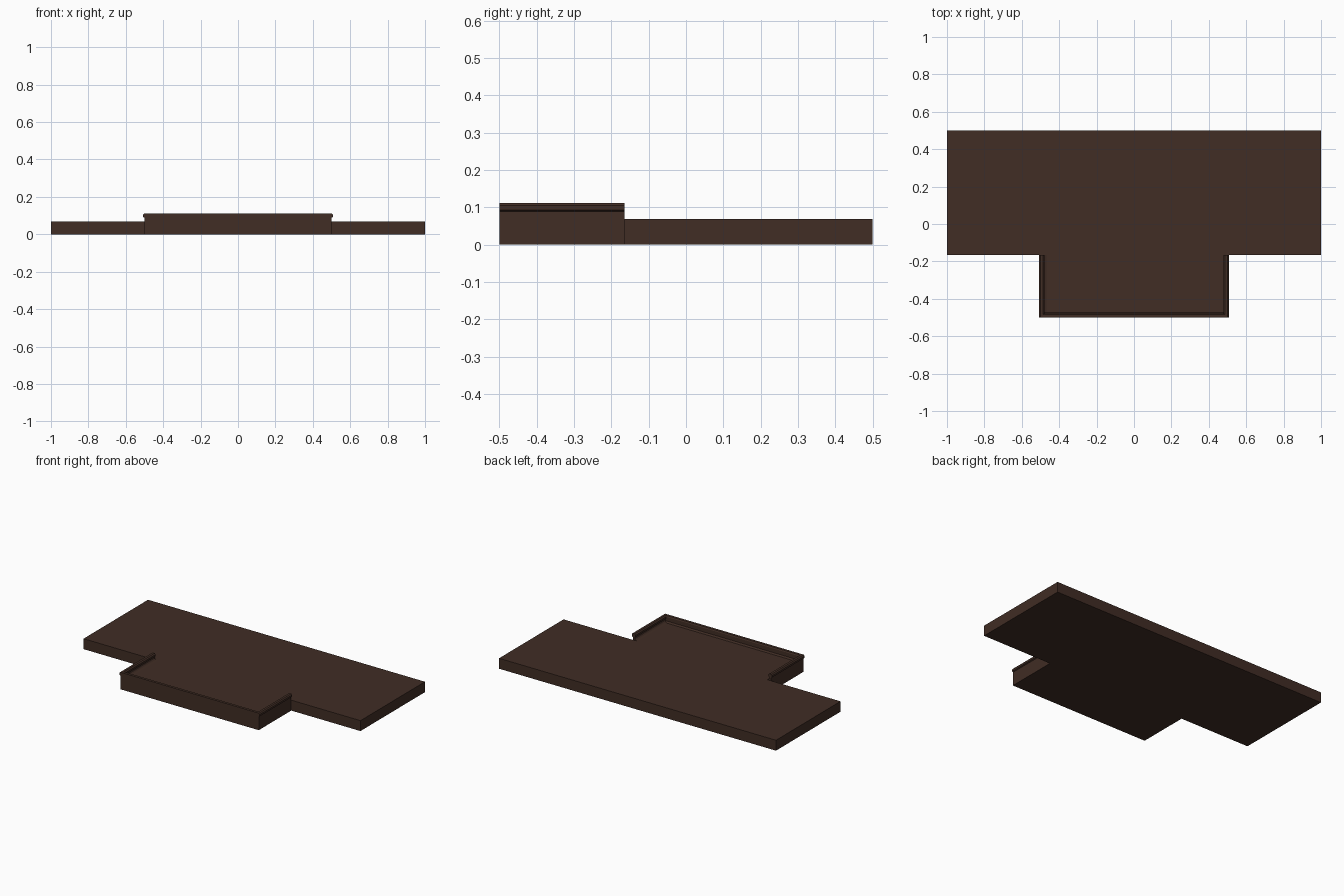
import bpy, bmesh

if "Cube" in bpy.data.objects:
    bpy.data.objects.remove(bpy.data.objects["Cube"])

brown = bpy.data.materials.new("dark brown")
brown.diffuse_color = (0.052, 0.026, 0.018, 1)
brown.use_nodes = True
brown.node_tree.nodes["Principled BSDF"].inputs["Base Color"].default_value = brown.diffuse_color

FLOOR, TOP = 0.068, 0.111
STEP, FRONT = -0.165, -0.5


def prism(name, points, direction):
    """Extrude a closed outline of 3D points along a direction."""
    bm = bmesh.new()
    face = bm.faces.new([bm.verts.new(p) for p in points])
    ext = bmesh.ops.extrude_face_region(bm, geom=[face])
    verts = [v for v in ext["geom"] if isinstance(v, bmesh.types.BMVert)]
    bmesh.ops.translate(bm, verts=verts, vec=direction)
    bmesh.ops.recalc_face_normals(bm, faces=bm.faces)
    me = bpy.data.meshes.new(name)
    bm.to_mesh(me)
    bm.free()
    me.materials.append(brown)
    ob = bpy.data.objects.new(name, me)
    bpy.context.collection.objects.link(ob)
    return ob


# T-shaped slab
half = [(1, 0.5), (1, STEP), (0.5, STEP), (0.5, FRONT)]
outline = half + [(-x, y) for x, y in reversed(half)]
prism("slab", [(x, y, 0) for x, y in outline], (0, 0, FLOOR))

# Side rails: filleted neck with a rounded lip on top
rail = [(0.5, FLOOR), (0.5, 0.088), (0.507, 0.092), (0.507, 0.104),
        (0.501, TOP), (0.486, TOP), (0.479, 0.104), (0.479, 0.092),
        (0.486, 0.088), (0.484, 0.077), (0.478, 0.071), (0.468, FLOOR)]
for side, s in (("right", 1), ("left", -1)):
    prism(side + "_rail", [(s * x, FRONT, z) for x, z in rail],
          (0, STEP - FRONT, 0))

# Front rim: flat outside, sloped foot inside
rim = [(FRONT, FLOOR), (FRONT, TOP), (-0.483, TOP), (-0.479, 0.104),
       (-0.479, 0.078), (-0.472, FLOOR)]
prism("front_rim", [(-0.5, y, z) for y, z in rim], (1.0, 0, 0))
